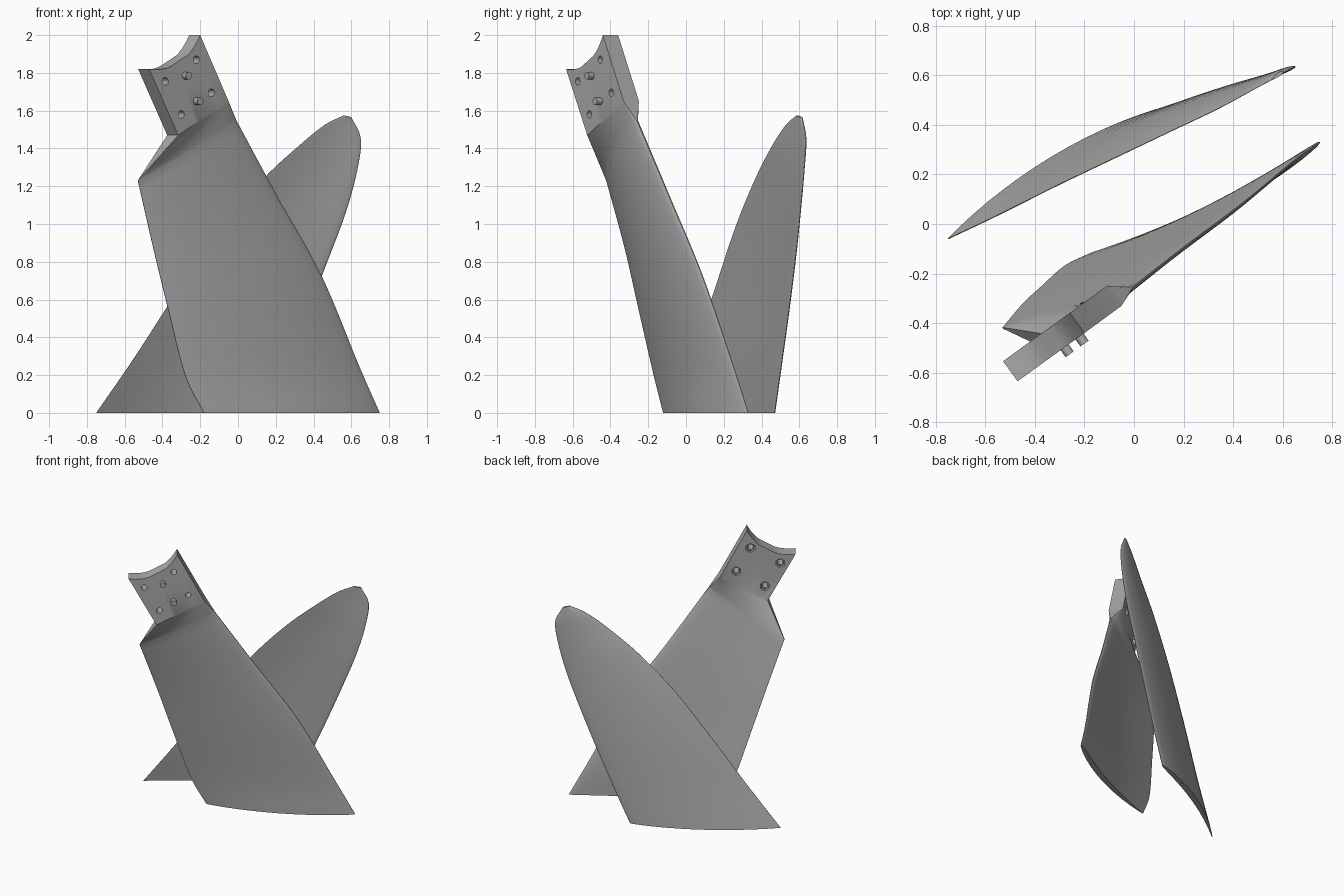
import bpy, bmesh, math
from mathutils import Vector as V

cube = bpy.data.objects.get("Cube")
if cube:
    bpy.data.objects.remove(cube, do_unlink=True)

grey = bpy.data.materials.new("satin_grey")
grey.use_nodes = True
GREY = (0.4, 0.4, 0.4, 1)
grey.diffuse_color = GREY
grey.node_tree.nodes["Principled BSDF"].inputs["Base Color"].default_value = GREY

N = 20  # chord divisions per side
S = [(1 - math.cos(math.pi * i / N)) / 2 for i in range(N + 1)]


def spline(pts, t):
    """Smooth curve through pts, t in 0..1."""
    f = t * (len(pts) - 1)
    i = min(int(f), len(pts) - 2)
    u = f - i
    b, c = V(pts[i]), V(pts[i + 1])
    a = V(pts[i - 1]) if i else 2 * b - c
    d = V(pts[i + 2]) if i + 2 < len(pts) else 2 * c - b
    return 0.5 * (2 * b + (c - a) * u + (2 * a - 5 * b + 4 * c - d) * u * u
                  + (3 * b - a - 3 * c + d) * u ** 3)


def foil(left, right, thick, camber, side):
    """Cambered section: thin left edge, rounded right edge."""
    d = right - left
    n = V((d.y, -d.x, 0)).normalized() * side
    front, back = [], []
    for s in S:
        mid = left.lerp(right, s) + n * camber * 4 * s * (1 - s)
        half = thick / 2 * (2.0 * s ** 0.8 * (1 - s) ** 0.5 / 1.22 + 0.06)
        front.append(mid + n * half)
        back.append(mid - n * half)
    return front + back[::-1]


def loft(name, rings):
    bm = bmesh.new()
    loops = [[bm.verts.new(p) for p in r] for r in rings]
    k = len(rings[0])
    for a, b in zip(loops, loops[1:]):
        for i in range(k):
            j = (i + 1) % k
            bm.faces.new((a[i], a[j], b[j], b[i]))
    # end caps as strips between the two skins
    for r in (loops[0], loops[-1]):
        for i in range(N):
            bm.faces.new((r[i], r[i + 1], r[k - 2 - i], r[k - 1 - i]))
    bmesh.ops.recalc_face_normals(bm, faces=bm.faces)
    return finish(name, bm)


def finish(name, bm):
    me = bpy.data.meshes.new(name)
    bm.to_mesh(me)
    bm.free()
    ob = bpy.data.objects.new(name, me)
    bpy.context.collection.objects.link(ob)
    me.materials.append(grey)
    return ob


def rods(name, ends, radius, sides):
    """Several straight rods in one object, each given by its two ends."""
    bm = bmesh.new()
    for a, b in ends:
        axis = b - a
        m = axis.to_track_quat("Z", "Y").to_matrix().to_4x4()
        m.translation = (a + b) / 2
        bmesh.ops.create_cone(bm, cap_ends=True, segments=sides, radius1=radius,
                              radius2=radius, depth=axis.length, matrix=m)
    return finish(name, bm)


def cut(ob, cutter):
    mod = ob.modifiers.new("cut", "BOOLEAN")
    mod.operation, mod.solver, mod.object = "DIFFERENCE", "EXACT", cutter
    cutter.hide_render = True
    activate(ob)
    bpy.ops.object.modifier_apply(modifier=mod.name)
    bpy.data.objects.remove(cutter, do_unlink=True)


def activate(ob):
    bpy.ops.object.select_all(action="DESELECT")
    ob.select_set(True)
    bpy.context.view_layer.objects.active = ob


def smooth(ob):
    activate(ob)
    bpy.ops.object.shade_smooth_by_angle(angle=math.radians(32))


def dowel_hole(left, right, side):
    """Small socket in the flat cut end."""
    d = right - left
    p = left.lerp(right, 0.72) + V((d.y, -d.x, 0)).normalized() * side * 0.04
    return rods("dowel_cutter", [(p - V((0, 0, .05)), p + V((0, 0, .08)))], 0.01, 16)


# Root half of the blade
left = [(-.18, -.12, 0), (-.28, -.17, .2), (-.37, -.25, .55), (-.45, -.325, .88), (-.53, -.42, 1.23)]
right = [(.75, .33, 0), (.64, .25, .25), (.44, .085, .73), (.20, -.095, 1.16), (-.01, -.26, 1.55)]
rings = []
for i in range(29):
    t = i / 28
    rings.append(foil(spline(left, t), spline(right, t), .055 + .03 * t, .052 - .025 * t, 1))

# Mounting plate: upright slab, tilted in its own plane, with a scooped top
along = V((.81, .586, 0))
normal = V((.586, -.81, 0))
top_left, top_right = V((-.47, -.635, 1.82)), V((-.2, -.44, 2.0))
low_left, low_right = V((-.316, -.523, 1.47)), V((-.05, -.33, 1.65))
WIDE = 0.1


def slab(a, b, scoop=0.0):
    down = (low_left - top_left).normalized()
    front = [a.lerp(b, s) + down * scoop * min(1, 4.6 * s * (1 - s)) for s in S]
    return front + [p - normal * WIDE for p in reversed(front)]


plate_low = slab(low_left, low_right)
blade_end = rings[-1]
for i in range(1, 10):  # neck
    w = i / 9
    e = 0.6 * w + 0.4 * w * w * (3 - 2 * w)
    rings.append([p.lerp(q, e) for p, q in zip(blade_end, plate_low)])
rings.append(slab(low_left.lerp(top_left, .5), low_right.lerp(top_right, .5)))
rings.append(slab(top_left, top_right, .055))
root_blade = loft("root_blade", rings)


# Bolt holes, hexagonal nut pockets and locating pins
def on_plate(x, z):
    return V((x, -.635 + (x + .47) * .723, z))


bolts = [on_plate(*p) for p in ((-.22, 1.87), (-.385, 1.755), (-.14, 1.695), (-.30, 1.58))]
pins = [on_plate(*p) for p in ((-.28, 1.785), (-.22, 1.65))]
cut(root_blade, rods("bolt_cutter", [(p + normal * .05, p - normal * .2) for p in bolts], .02, 24))
cut(root_blade, rods("nut_cutter", [(p - normal * .075, p - normal * .2) for p in bolts], .034, 6))
cut(root_blade, dowel_hole(V(left[0]), V(right[0]), 1))
smooth(root_blade)
smooth(rods("locating_pins", [(p - normal * .03, p + normal * .035) for p in pins], .02, 24))
smooth(rods("nut_rings", [(p - normal * .074, p - normal * .085) for p in bolts], .026, 24))
rings_ob = bpy.data.objects["nut_rings"]
cut(rings_ob, rods("ring_cutter", [(p, p - normal * .2) for p in bolts], .0195, 24))

# Tip half of the blade, standing on its cut end
left = [(-.75, -.06, 0), (-.55, .035, .29), (-.31, .155, .66), (-.08, .265, .99),
        (.14, .37, 1.245), (.33, .46, 1.42), (.46, .53, 1.525), (.56, .585, 1.575)]
right = [(.14, .47, 0), (.25, .505, .25), (.37, .545, .54), (.48, .58, .82),
         (.57, .605, 1.06), (.63, .625, 1.28), (.65, .635, 1.45), (.60, .615, 1.565)]
rings = []
for i in range(43):
    t = i / 42
    rings.append(foil(spline(left, t), spline(right, t),
                      .055 - .035 * t ** 2, .052 * (1 - t) ** .8, -1))
tip_blade = loft("tip_blade", rings)
cut(tip_blade, dowel_hole(V(left[0]), V(right[0]), -1))
smooth(tip_blade)
